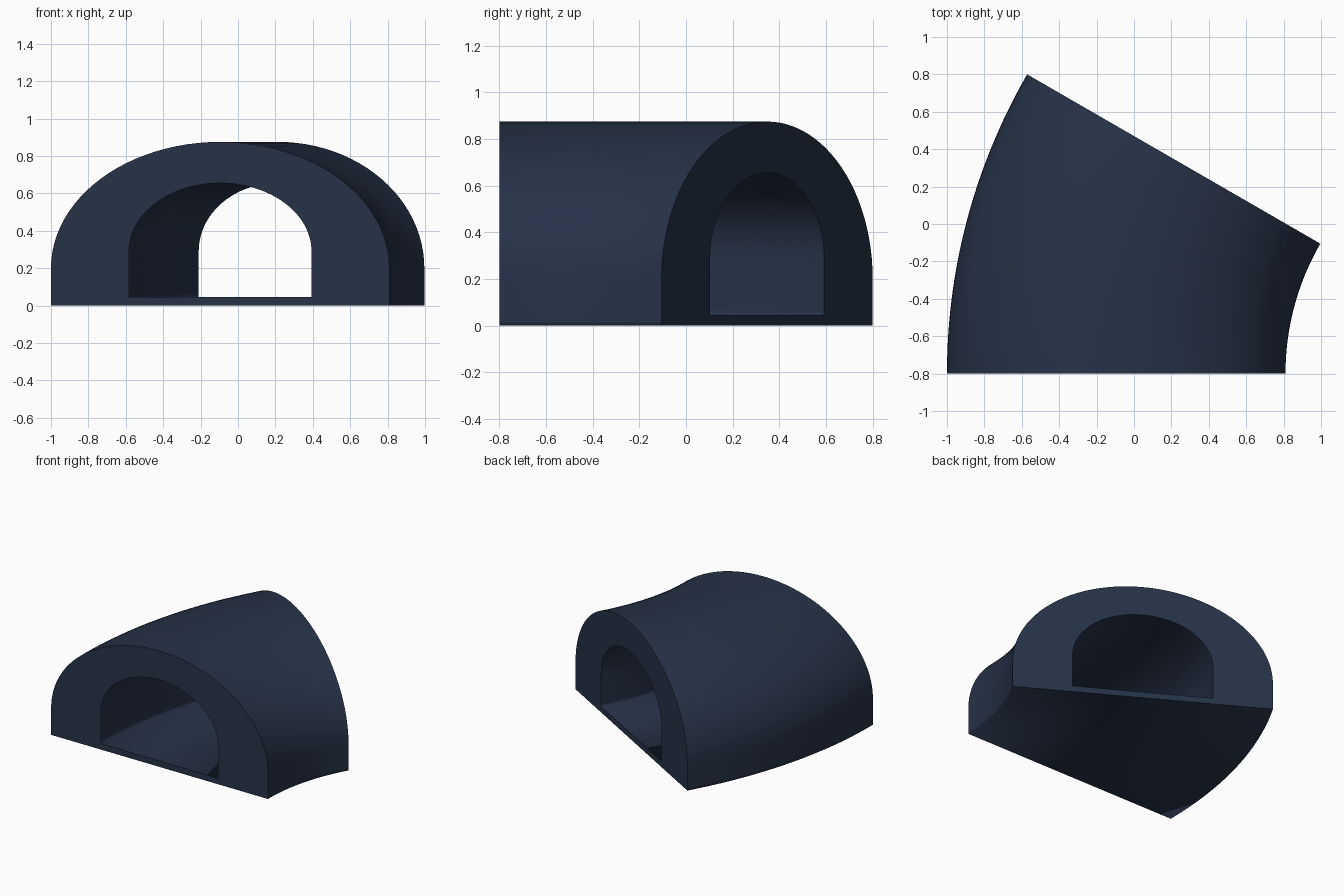
import bpy, bmesh, math

cube = bpy.data.objects.get("Cube")
if cube:
    bpy.data.objects.remove(cube, do_unlink=True)

PIVOT_X, START_Y = 2.2, -0.8      # centre of the bend
CENTRE_R = 2.295                  # radius of the tunnel centreline
BEND = math.radians(30)
STEPS, ARC = 32, 48


def arch(half, floor, spring, top):
    """Arch outline as (offset towards pivot, height), floor edge to floor edge."""
    pts = [(half, floor), (half, floor + 0.02)]
    for i in range(ARC + 1):
        a = math.pi * i / ARC
        pts.append((half * math.cos(a), spring + (top - spring) * math.sin(a)))
    return pts + [(-half, floor + 0.02), (-half, floor)]


def ring(bm, outline, angle):
    """Place an outline across the bend at the given angle."""
    verts = []
    for u, z in outline:
        r = CENTRE_R - u
        verts.append(bm.verts.new((PIVOT_X - r * math.cos(angle),
                                   START_Y + r * math.sin(angle), z)))
    return verts


def bridge(bm, a, b, smooth):
    n = len(a)
    for i in range(n):
        j = (i + 1) % n
        bm.faces.new((a[i], a[j], b[j], b[i])).smooth = smooth


# Navy paint
navy = bpy.data.materials.new("dark_navy")
navy.use_nodes = True
colour = (0.02, 0.032, 0.064, 1)
navy.diffuse_color = colour
bsdf = next(n for n in navy.node_tree.nodes if n.type == 'BSDF_PRINCIPLED')
bsdf.inputs["Base Color"].default_value = colour
bsdf.inputs["Roughness"].default_value = 0.7

# Curved tunnel: outer shell and inner passage swept round the bend
bm = bmesh.new()
angles = [BEND * i / STEPS for i in range(STEPS + 1)]
shells = []
for outline in (arch(0.905, 0, 0.2, 0.875), arch(0.488, 0.045, 0.29, 0.655)):
    rings = [ring(bm, outline, a) for a in angles]
    for a, b in zip(rings, rings[1:]):
        bridge(bm, a, b, True)
    shells.append(rings)

# Flat end faces around each opening
for end in (0, -1):
    bridge(bm, shells[0][end], shells[1][end], False)

bmesh.ops.recalc_face_normals(bm, faces=bm.faces)
for e in bm.edges:
    if any(not f.smooth for f in e.link_faces):
        e.smooth = False

mesh = bpy.data.meshes.new("curved_tunnel")
bm.to_mesh(mesh)
bm.free()
mesh.materials.append(navy)
tunnel = bpy.data.objects.new("curved_tunnel", mesh)
bpy.context.collection.objects.link(tunnel)
